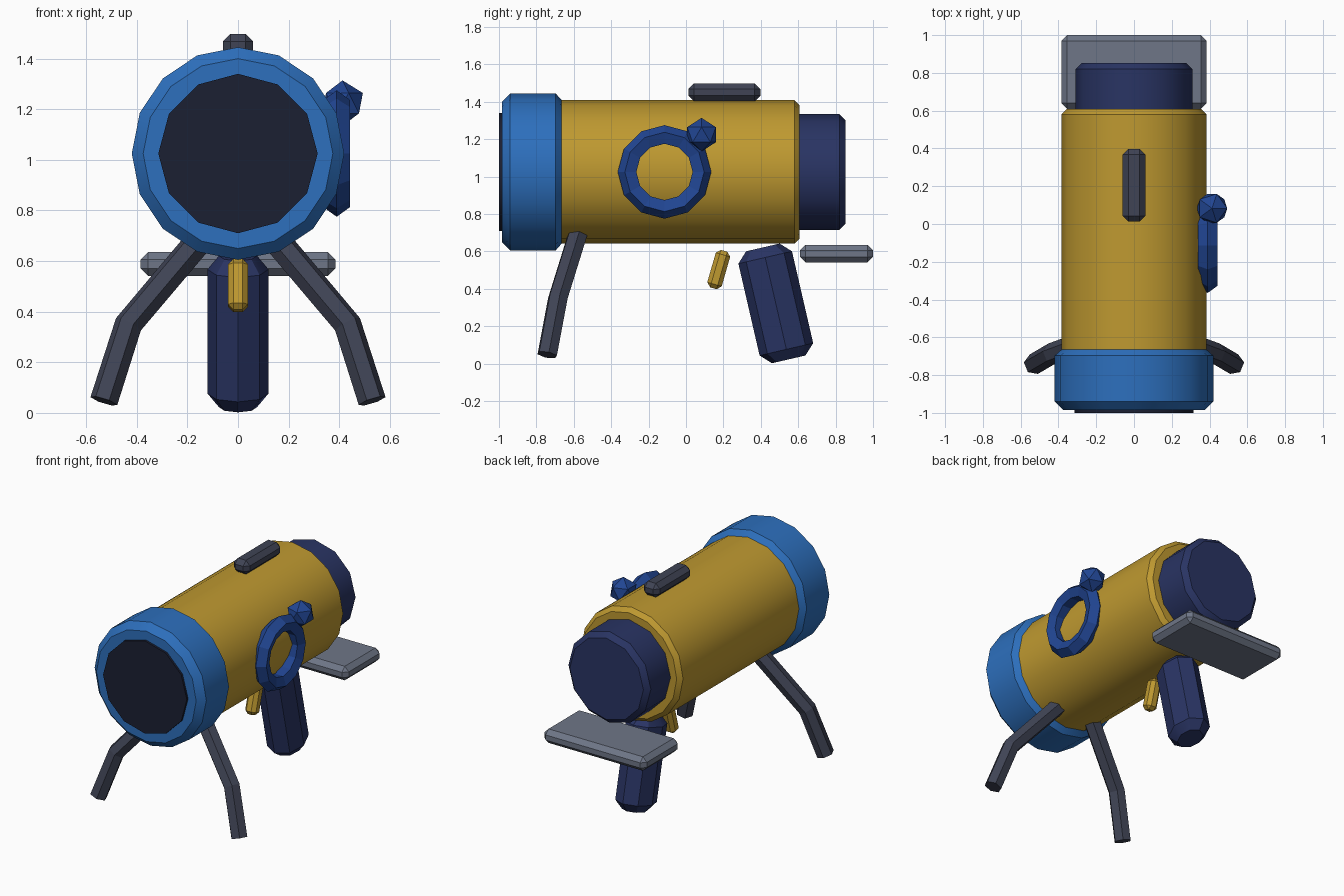
import bpy, bmesh
from math import cos, sin, pi, radians
from mathutils import Vector

if "Cube" in bpy.data.objects:
    bpy.data.objects.remove(bpy.data.objects["Cube"])

AXIS_Z = 1.025


def material(name, rgb):
    m = bpy.data.materials.new(name)
    m.diffuse_color = (*rgb, 1)
    m.use_nodes = True
    m.node_tree.nodes["Principled BSDF"].inputs["Base Color"].default_value = m.diffuse_color
    return m


YELLOW = material("yellow", (0.52, 0.32, 0.03))
BLUE = material("blue", (0.026, 0.16, 0.51))
ROYAL = material("royal_blue", (0.015, 0.06, 0.29))
NAVY = material("navy", (0.022, 0.034, 0.125))
BLACK = material("near_black", (0.011, 0.014, 0.032))
DARK = material("dark_grey", (0.05, 0.057, 0.09))
GREY = material("mid_grey", (0.156, 0.181, 0.242))


def finish(ob, name, mat, smooth=None):
    ob.name = name
    ob.data.materials.append(mat)
    if smooth:
        bpy.ops.object.select_all(action='DESELECT')
        ob.select_set(True)
        bpy.context.view_layer.objects.active = ob
        bpy.ops.object.shade_smooth_by_angle(angle=radians(smooth))
    return ob


def lathe(name, profile, sides, mat, loc, tilt, squash=1.0):
    """Closed solid of revolution from (height, radius) points, then tilted about x."""
    bm = bmesh.new()
    rings = [[bm.verts.new((squash * r * cos(2 * pi * i / sides), r * sin(2 * pi * i / sides), h))
              for i in range(sides)] for h, r in profile]
    for a, b in zip(rings, rings[1:]):
        for i in range(sides):
            j = (i + 1) % sides
            bm.faces.new((a[i], a[j], b[j], b[i]))
    bm.faces.new(rings[0][::-1])
    bm.faces.new(rings[-1])
    bmesh.ops.recalc_face_normals(bm, faces=bm.faces)
    me = bpy.data.meshes.new(name)
    bm.to_mesh(me)
    bm.free()
    ob = bpy.data.objects.new(name, me)
    bpy.context.collection.objects.link(ob)
    ob.location = loc
    ob.rotation_euler.x = radians(tilt)
    return finish(ob, name, mat, 31)


def chamfer_box(name, size, loc, bevel, mat, tilt=0):
    bm = bmesh.new()
    bmesh.ops.create_cube(bm, size=1)
    bmesh.ops.scale(bm, vec=Vector(size), verts=bm.verts)
    bmesh.ops.bevel(bm, geom=bm.edges[:], offset=bevel, segments=1, affect='EDGES')
    me = bpy.data.meshes.new(name)
    bm.to_mesh(me)
    bm.free()
    ob = bpy.data.objects.new(name, me)
    bpy.context.collection.objects.link(ob)
    ob.location = loc
    ob.rotation_euler.x = radians(tilt)
    return finish(ob, name, mat)


# Barrel parts, all turned around the y axis
axis = (0, 0, AXIS_Z)
lathe("barrel", [(-0.78, 0.384), (0.58, 0.384), (0.608, 0.356)], 16, YELLOW, axis, -90)
lathe("muzzle_ring", [(-0.985, 0.375), (-0.94, 0.42), (-0.697, 0.42), (-0.66, 0.378)],
      16, BLUE, axis, -90)
lathe("muzzle_disc", [(-1.0, 0.315), (-0.95, 0.315)], 12, BLACK, axis, -90)
lathe("rear_cap", [(0.56, 0.28), (0.595, 0.31), (0.82, 0.31), (0.853, 0.277)],
      12, NAVY, axis, -90)

# Eight-sided tilted grip and the trigger in front of it
lathe("grip", [(-0.307, 0.092), (-0.252, 0.147), (0.252, 0.147), (0.307, 0.092)],
      8, NAVY, (0, 0.48, 0.322), 13, 0.82)
chamfer_box("trigger", (0.08, 0.08, 0.208), (0, 0.175, 0.503), 0.022, YELLOW, -16)

# Top sight and rear rest plate
chamfer_box("top_sight", (0.12, 0.385, 0.095), (0, 0.205, 1.45), 0.03, DARK)
chamfer_box("rear_plate", (0.77, 0.39, 0.095), (0, 0.805, 0.588), 0.03, GREY)

# Hand wheel on the right side with its knob
bpy.ops.mesh.primitive_torus_add(location=(0.39, -0.115, 1.025), rotation=(0, pi / 2, 0),
                                 major_segments=12, minor_segments=5,
                                 major_radius=0.195, minor_radius=0.055)
finish(bpy.context.object, "hand_wheel", ROYAL)
bpy.ops.mesh.primitive_ico_sphere_add(subdivisions=1, radius=0.09, location=(0.413, 0.083, 1.224))
finish(bpy.context.object, "wheel_knob", ROYAL)

# Pair of bent front legs, six-sided tube
for side, label in ((-1, "left"), (1, "right")):
    cu = bpy.data.curves.new("leg", 'CURVE')
    cu.dimensions = '3D'
    cu.bevel_depth = 0.056
    cu.bevel_resolution = 1
    cu.use_fill_caps = True
    sp = cu.splines.new('POLY')
    path = [(0.10, -0.562, 0.745), (0.433, -0.685, 0.35), (0.53, -0.742, 0.047)]
    sp.points.add(len(path) - 1)
    for p, (x, y, z) in zip(sp.points, path):
        p.co = (side * x, y, z, 1)
    sp.use_smooth = False
    ob = bpy.data.objects.new("front_leg_" + label, cu)
    bpy.context.collection.objects.link(ob)
    finish(ob, "front_leg_" + label, DARK)
